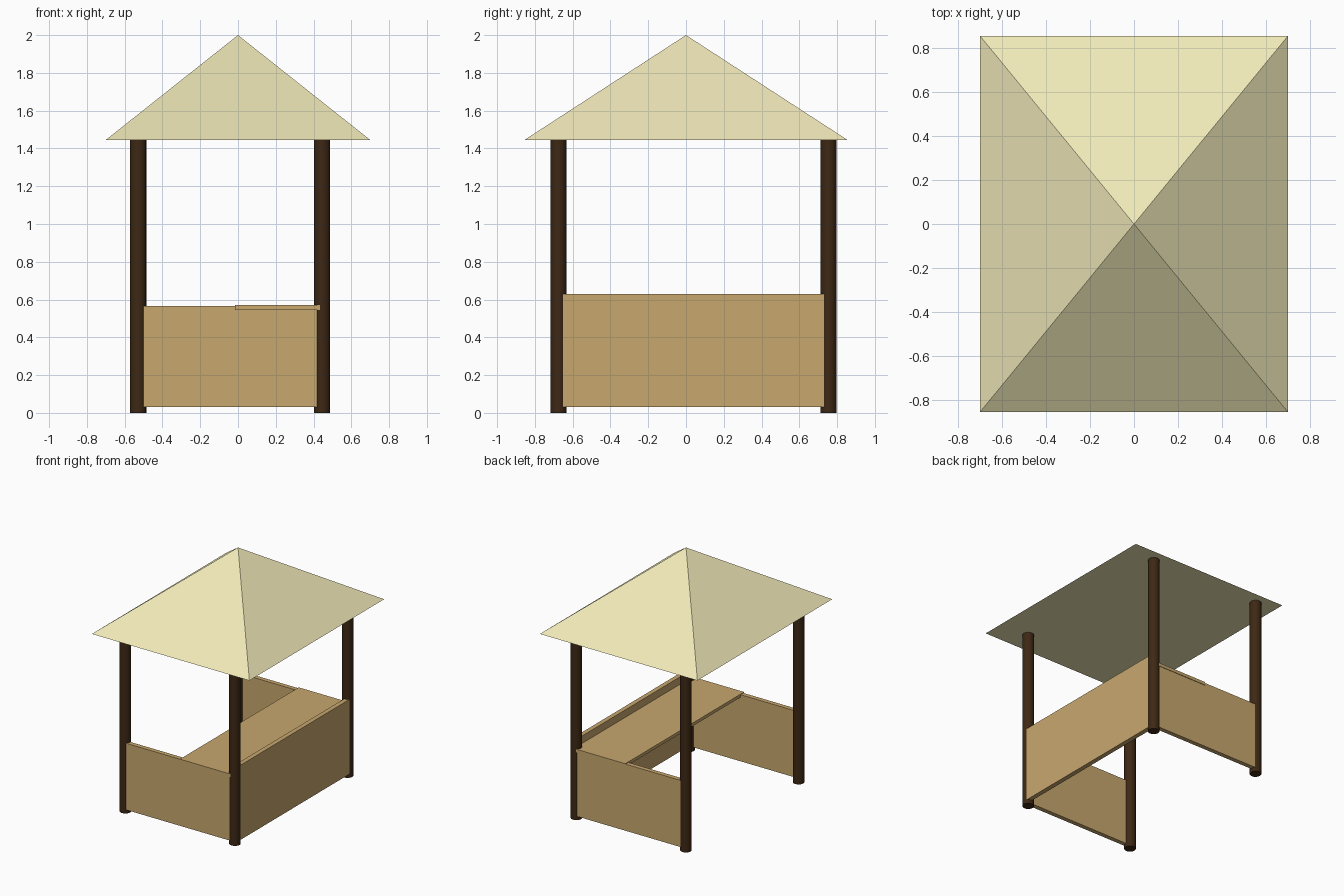
import bpy, bmesh
from mathutils import Matrix

if "Cube" in bpy.data.objects:
    bpy.data.objects.remove(bpy.data.objects["Cube"])


def material(name, rgb):
    m = bpy.data.materials.new(name)
    m.diffuse_color = (*rgb, 1)
    m.use_nodes = True
    m.node_tree.nodes["Principled BSDF"].inputs["Base Color"].default_value = m.diffuse_color
    return m


straw = material("straw", (0.87, 0.81, 0.48))
wood = material("light_wood", (0.578, 0.392, 0.156))
dark = material("dark_wood", (0.047, 0.021, 0.007))


def make_object(name, bm, mat):
    bmesh.ops.recalc_face_normals(bm, faces=bm.faces)
    mesh = bpy.data.meshes.new(name)
    bm.to_mesh(mesh)
    bm.free()
    mesh.materials.append(mat)
    obj = bpy.data.objects.new(name, mesh)
    bpy.context.collection.objects.link(obj)
    return obj


def board(name, x, y, z):
    """Box given by its (min, max) range on each axis."""
    bm = bmesh.new()
    centre = [(a + b) / 2 for a, b in (x, y, z)]
    size = [b - a for a, b in (x, y, z)]
    bmesh.ops.create_cube(bm, size=1, matrix=Matrix.Translation(centre) @ Matrix.Diagonal((*size, 1)))
    return make_object(name, bm, wood)


# Corner posts
EAVES = 1.445
LEFT, RIGHT, FRONT, BACK = -0.528, 0.445, -0.675, 0.755
for side, x in (("left", LEFT), ("right", RIGHT)):
    for end, y in (("front", FRONT), ("back", BACK)):
        bm = bmesh.new()
        bmesh.ops.create_cone(bm, cap_ends=True, segments=16, radius1=0.043, radius2=0.043,
                              depth=EAVES, matrix=Matrix.Translation((x, y, EAVES / 2)))
        post = make_object(f"{end}_{side}_post", bm, dark)
        bpy.ops.object.select_all(action='DESELECT')
        post.select_set(True)
        bpy.context.view_layer.objects.active = post
        bpy.ops.object.shade_smooth_by_angle()

# Wall panels on three sides, the left side stays open
board("front_panel", (LEFT + 0.02, RIGHT), (-0.708, -0.672), (0.03, 0.565))
board("back_panel", (LEFT + 0.02, RIGHT), (0.752, 0.788), (0.03, 0.565))
board("right_panel", (0.443, 0.48), (FRONT, BACK), (0.03, 0.63))

# Counter top resting along the tall panel
board("counter_top", (-0.015, 0.447), (-0.716, 0.792), (0.545, 0.57))

# Pyramid roof with a closed underside
bm = bmesh.new()
base = [bm.verts.new((x, y, EAVES)) for x, y in
        ((-0.70, -0.855), (0.70, -0.855), (0.70, 0.855), (-0.70, 0.855))]
apex = bm.verts.new((0, 0, 2))
bm.faces.new(base[::-1])
for i in range(4):
    bm.faces.new((base[i], base[(i + 1) % 4], apex))
make_object("roof", bm, straw)
